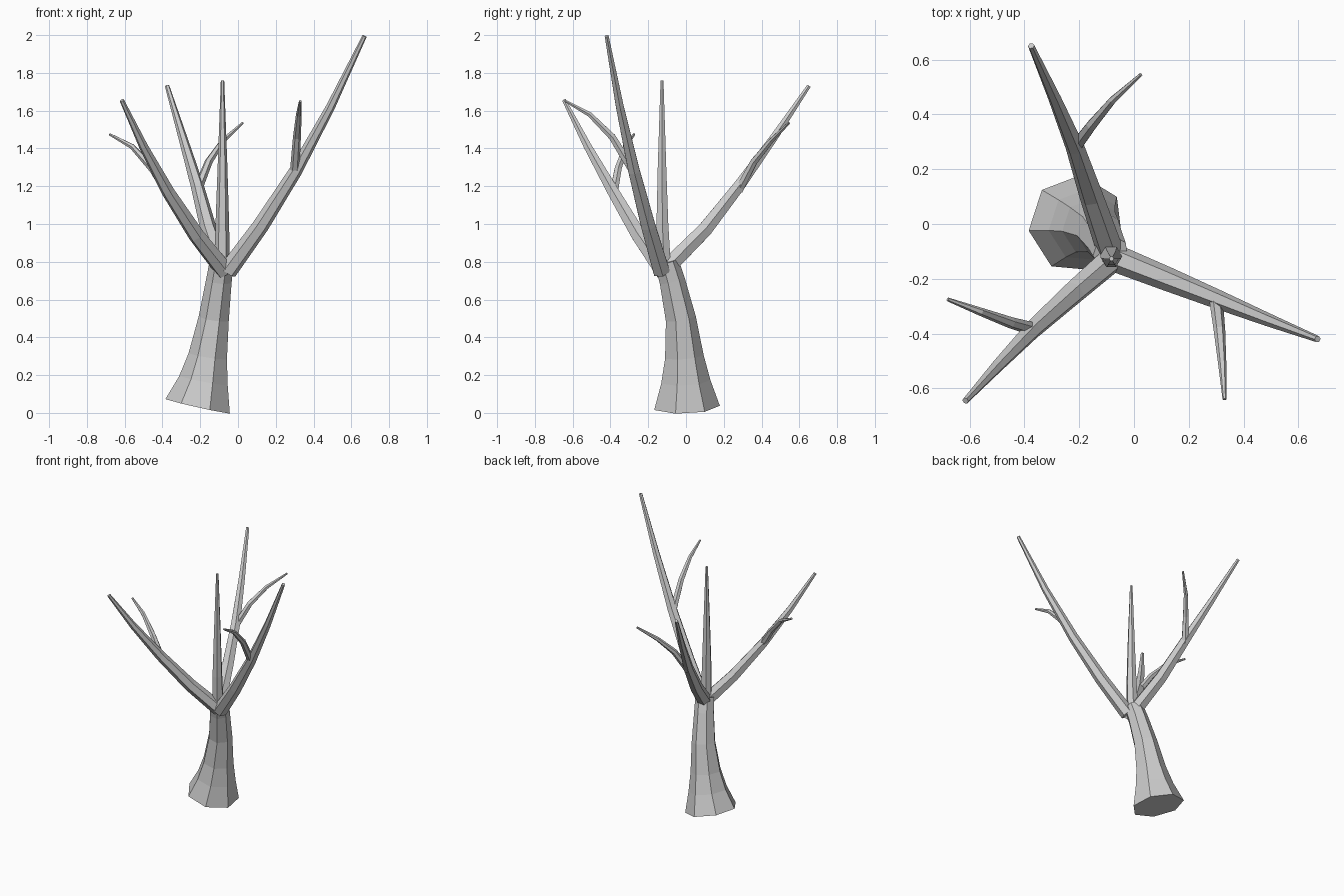
import bpy, bmesh
from math import cos, sin, tau, radians
from mathutils import Vector

cube = bpy.data.objects.get("Cube")
if cube:
    bpy.data.objects.remove(cube, do_unlink=True)

bark = bpy.data.materials.new("pale grey bark")
bark.use_nodes = True
GREY = (0.6, 0.6, 0.6, 1)
bark.diffuse_color = GREY
bark.node_tree.nodes["Principled BSDF"].inputs["Base Color"].default_value = GREY


def limb(name, path, radii, sides=6, turn=0):
    """Flat-faced tapering tube whose rings stand square to the path."""
    pts = [Vector(p) for p in path]
    bm = bmesh.new()
    rings = []
    for i, (p, r) in enumerate(zip(pts, radii)):
        along = (pts[min(i + 1, len(pts) - 1)] - pts[max(i - 1, 0)]).normalized()
        u = Vector((1, 0, 0))
        u = (u - along * u.dot(along)).normalized()
        v = along.cross(u)
        angles = [radians(turn) + tau * k / sides for k in range(sides)]
        rings.append([bm.verts.new(p + r * (u * cos(a) + v * sin(a))) for a in angles])
    for low, high in zip(rings, rings[1:]):
        for k in range(sides):
            n = (k + 1) % sides
            bm.faces.new((low[k], low[n], high[n], high[k]))
    bm.faces.new(rings[0][::-1])
    bm.faces.new(rings[-1])
    bmesh.ops.recalc_face_normals(bm, faces=bm.faces)
    mesh = bpy.data.meshes.new(name)
    bm.to_mesh(mesh)
    bm.free()
    mesh.materials.append(bark)
    obj = bpy.data.objects.new(name, mesh)
    bpy.context.collection.objects.link(obj)


# Leaning trunk, flared at the foot
limb("trunk",
     [(-.21, 0, .035), (-.18, -.005, .17), (-.158, -.012, .3), (-.127, -.03, .5),
      (-.1, -.075, .7), (-.085, -.105, .8)],
     [.18, .135, .106, .083, .07, .066], sides=7, turn=33)

# Main branches and the upright central shoot
BRANCH = [.05, .044, .035, .024, .012]
limb("left_branch",
     [(-.055, -.13, .75), (.12, -.2, .99), (.305, -.275, 1.28), (.49, -.35, 1.62),
      (.67, -.42, 1.995)], BRANCH)
limb("right_branch",
     [(-.07, -.12, .75), (-.22, -.25, .94), (-.37, -.385, 1.17), (-.5, -.52, 1.41),
      (-.615, -.645, 1.655)], BRANCH)
limb("back_branch",
     [(-.09, -.09, .78), (-.155, .1, .97), (-.215, .28, 1.2), (-.29, .46, 1.45),
      (-.375, .65, 1.73)], BRANCH)
limb("central_shoot",
     [(-.085, -.115, .75), (-.083, -.125, 1), (-.082, -.127, 1.3), (-.082, -.127, 1.76)],
     [.042, .036, .026, .009])

# Side twigs, one on each main branch
TWIG = [.025, .021, .015, .007]
limb("left_twig",
     [(.3, -.28, 1.28), (.312, -.39, 1.46), (.322, -.51, 1.58), (.33, -.64, 1.652)], TWIG)
limb("right_twig",
     [(-.36, -.385, 1.15), (-.45, -.36, 1.29), (-.56, -.32, 1.41), (-.68, -.275, 1.475)], TWIG)
limb("back_twig",
     [(-.215, .28, 1.18), (-.155, .36, 1.33), (-.08, .45, 1.44), (.025, .545, 1.535)], TWIG)
